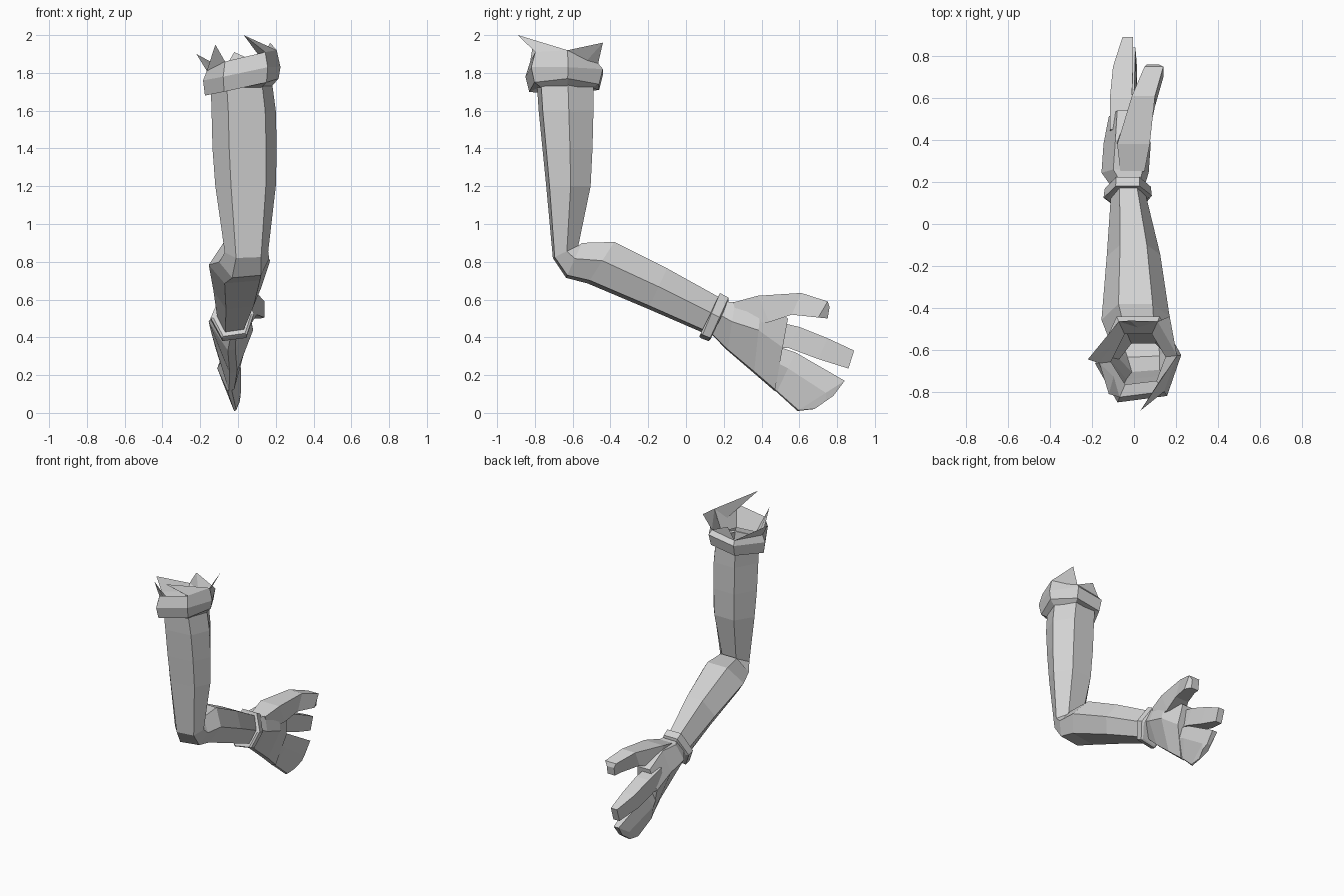
import bpy
import bmesh
from mathutils import Vector

cube = bpy.data.objects.get("Cube")
if cube:
    bpy.data.objects.remove(cube, do_unlink=True)

# One plain grey for the whole arm
grey = bpy.data.materials.new("plain_grey")
grey.use_nodes = True
colour = (0.65, 0.65, 0.65, 1)
grey.diffuse_color = colour
grey.node_tree.nodes["Principled BSDF"].inputs["Base Color"].default_value = colour

# Unit cross-sections: first number runs along x, second from outer to inner edge
ARM = [(-.48, -1), (.67, -.85), (1, .1), (.5, 1), (-.5, 1), (-1, -.1)]
PALM = [(-.1, -1), (.25, -.95), (1, .2), (.75, 1), (-.5, 1), (-1, .2)]
BOX = [(-1, -1), (1, -1), (1, 1), (-1, 1)]


def section(profile, outer, inner, left, right):
    """Place a unit cross-section between an outer and inner (y, z) edge."""
    low, high = Vector((0, *outer)), Vector((0, *inner))
    centre, half = (low + high) / 2, (high - low) / 2
    centre.x = (left + right) / 2
    width = (right - left) / 2
    return [centre + half * v + Vector((width * u, 0, 0)) for u, v in profile]


def bridge(bm, rings):
    """Join consecutive rings of points with side faces."""
    loops = [[bm.verts.new(point) for point in ring] for ring in rings]
    for lower, upper in zip(loops, loops[1:]):
        count = len(lower)
        for i in range(count):
            j = (i + 1) % count
            bm.faces.new((lower[i], lower[j], upper[j], upper[i]))
    return loops


def finish(bm, name):
    """Turn a bmesh into a flat-shaded grey object."""
    bmesh.ops.recalc_face_normals(bm, faces=bm.faces)
    mesh = bpy.data.meshes.new(name)
    bm.to_mesh(mesh)
    bm.free()
    mesh.materials.append(grey)
    obj = bpy.data.objects.new(name, mesh)
    bpy.context.collection.objects.link(obj)
    return obj


def limb(name, profile, stations, cap_start=True):
    """Loft a limb through a list of stations."""
    bm = bmesh.new()
    loops = bridge(bm, [section(profile, *station) for station in stations])
    bm.faces.new(loops[-1])
    if cap_start:
        bm.faces.new(loops[0])
    return finish(bm, name)


# Upper arm, elbow and forearm in one bent loft, open at the shoulder
limb("arm", ARM, [
    ((-.79, 1.75), (-.49, 1.75), -.145, .18),
    ((-.78, 1.6), (-.49, 1.6), -.14, .2),
    ((-.76, 1.4), (-.495, 1.4), -.135, .205),
    ((-.74, 1.2), (-.505, 1.2), -.12, .2),
    ((-.705, .82), (-.57, .885), -.07, .16),
    ((-.635, .715), (-.55, .9), -.1, .165),
    ((-.52, .685), (-.38, .905), -.155, .17),
    ((-.2, .55), (-.1, .765), -.13, .125),
    ((.1, .42), (.18, .61), -.11, .055),
], cap_start=False)

# Bracelet with a raised middle
limb("bracelet", ARM, [
    ((.07, .405), (.175, .62), -.13, .07),
    ((.08, .395), (.18, .635), -.145, .085),
    ((.12, .38), (.225, .61), -.14, .08),
    ((.13, .39), (.225, .59), -.12, .065),
])

# Palm, wide at the thumb side and thin along the lower edge
limb("palm", PALM, [
    ((.14, .41), (.21, .59), -.11, .05),
    ((.22, .33), (.26, .585), -.155, .07),
    ((.36, .21), (.4, .59), -.145, .08),
    ((.47, .115), (.54, .5), -.12, .04),
])

# Two slim digits and one broad blade of joined fingers
limb("thumb", BOX, [
    ((.28, .47), (.25, .585), -.065, .05),
    ((.44, .48), (.38, .62), -.08, .075),
    ((.56, .52), (.61, .635), -.01, .1),
    ((.7, .505), (.75, .59), .05, .14),
    ((.75, .5), (.76, .56), .06, .12),
])
limb("index_finger", BOX, [
    ((.42, .34), (.45, .49), -.115, -.02),
    ((.54, .345), (.6, .455), -.115, -.01),
    ((.7, .285), (.75, .395), -.1, -.005),
    ((.86, .235), (.89, .33), -.055, -.005),
])
limb("joined_fingers", PALM, [
    ((.4, .18), (.46, .36), -.08, .01),
    ((.48, .11), (.58, .32), -.11, .015),
    ((.59, .01), (.84, .17), -.05, .015),
    ((.68, .02), (.78, .09), -.035, .01),
])


# Torn cuff: a faceted band that folds back inside the sleeve
def cuff_ring(width, depth, heights):
    return [Vector((.02 + width * u, -.645 + depth * v, z))
            for (u, v), z in zip(ARM, heights)]


bm = bmesh.new()
loops = bridge(bm, [
    cuff_ring(.15, .14, [1.72] * 6),
    cuff_ring(.195, .185, [1.7, 1.75, 1.77, 1.74, 1.71, 1.68]),
    cuff_ring(.205, .205, [1.78, 1.83, 1.83, 1.82, 1.79, 1.76]),
    cuff_ring(.185, .18, [1.86, 1.91, 1.92, 1.85, 1.82, 1.81]),
    cuff_ring(.13, .12, [1.76] * 6),
])
rim, lining = loops[3], loops[4]

# Ragged points rise from neighbouring rim corners
for first, tip in [(1, (.03, -.89, 2)), (4, (-.22, -.645, 1.9)),
                   (5, (-.12, -.81, 1.95)), (2, (.17, -.44, 1.96)),
                   (3, (-.02, -.46, 1.91))]:
    a, b = rim[first].co, rim[(first + 1) % 6].co
    inside = (lining[first].co + lining[(first + 1) % 6].co) / 2
    base = [bm.verts.new(p) for p in (a, b, (a + b) / 4 + inside / 2)]
    point = bm.verts.new(tip)
    bm.faces.new(base)
    for i in range(3):
        bm.faces.new((base[i], base[(i + 1) % 3], point))
finish(bm, "torn_cuff")
